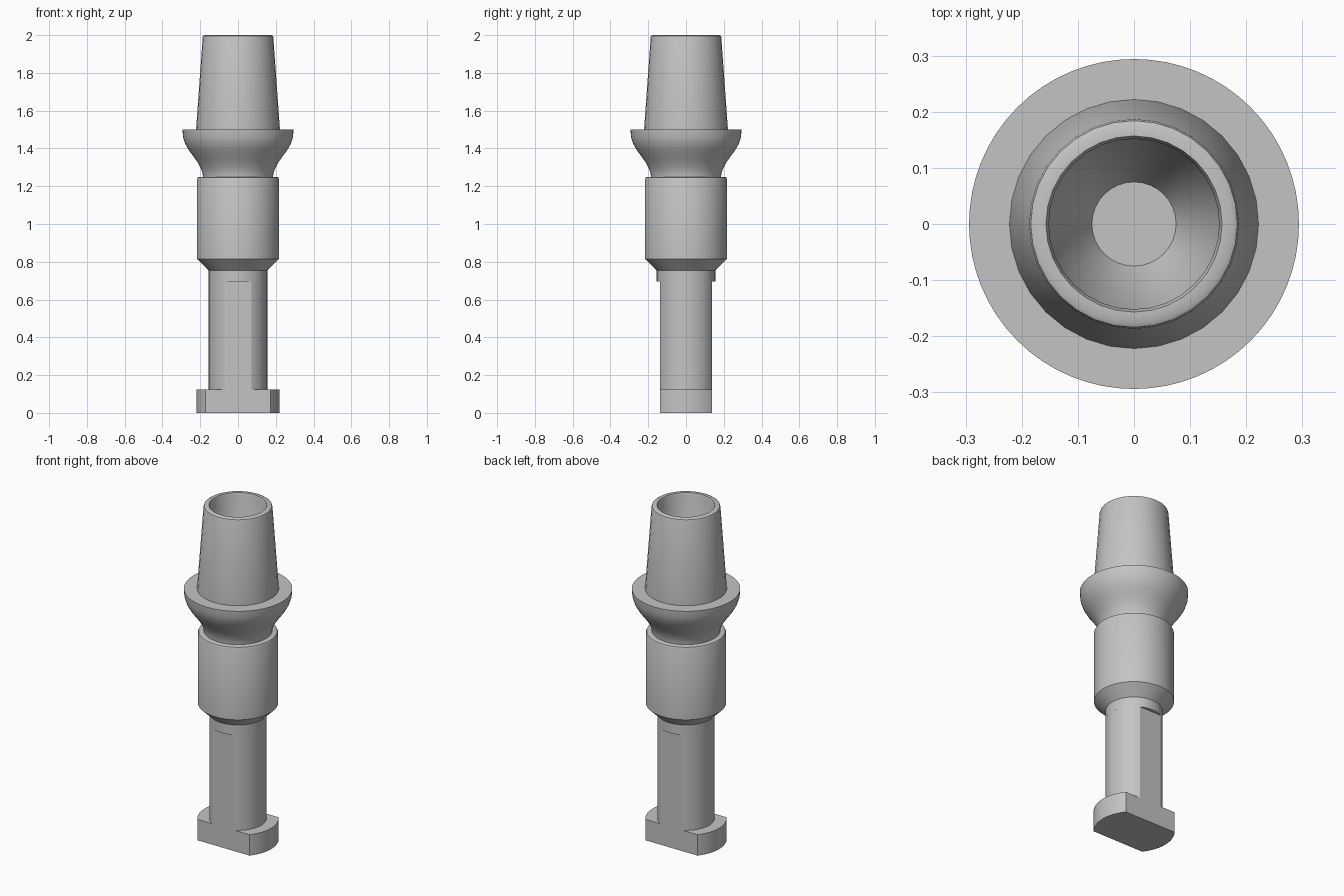
import bpy
import bmesh
from math import pi, sin, cos, asin, sqrt, radians

cube = bpy.data.objects.get("Cube")
if cube:
    bpy.data.objects.remove(cube, do_unlink=True)

steel = bpy.data.materials.new("grey steel")
steel.use_nodes = True
grey = (0.55, 0.55, 0.55, 1)
steel.diffuse_color = grey
steel.node_tree.nodes["Principled BSDF"].inputs["Base Color"].default_value = grey


def finish(name, bm):
    bmesh.ops.remove_doubles(bm, verts=bm.verts, dist=1e-5)
    bmesh.ops.recalc_face_normals(bm, faces=bm.faces)
    mesh = bpy.data.meshes.new(name)
    bm.to_mesh(mesh)
    bm.free()
    mesh.materials.append(steel)
    obj = bpy.data.objects.new(name, mesh)
    bpy.context.collection.objects.link(obj)
    bpy.ops.object.select_all(action='DESELECT')
    obj.select_set(True)
    bpy.context.view_layer.objects.active = obj
    bpy.ops.object.shade_smooth_by_angle(angle=radians(30))
    return obj


def lathe(name, profile, sides):
    """Revolve (radius, height) points about the z axis."""
    bm = bmesh.new()
    verts = [bm.verts.new((r, 0, z)) for r, z in profile]
    edges = [bm.edges.new(pair) for pair in zip(verts, verts[1:])]
    bmesh.ops.spin(bm, geom=verts + edges, cent=(0, 0, 0), axis=(0, 0, 1),
                   angle=2 * pi, steps=sides, use_merge=True)
    return finish(name, bm)


def flatted_cylinder(name, radius, half_width, z0, z1, arc_steps=16):
    """Round bar with parallel flats on its front and back."""
    bm = bmesh.new()
    a = asin(half_width / radius)
    arc = [-a + 2 * a * i / arc_steps for i in range(arc_steps + 1)]
    angles = arc + [t + pi for t in arc]
    base = bm.faces.new([bm.verts.new((radius * cos(t), radius * sin(t), z0))
                         for t in angles])
    top = bmesh.ops.extrude_face_region(bm, geom=[base])["geom"]
    bmesh.ops.translate(bm, vec=(0, 0, z1 - z0),
                        verts=[v for v in top if isinstance(v, bmesh.types.BMVert)])
    if not any(f.normal.z < 0 and f.calc_center_median().z == z0 for f in bm.faces):
        bm.normal_update()
    return finish(name, bm)


# Hollow tapered socket with a rounded rim
lathe("tapered_socket", [
    (0, 1.49), (0.222, 1.49), (0.222, 1.5),
    (0.187, 1.988), (0.184, 1.996), (0.177, 2.0),
    (0.157, 2.0), (0.152, 1.985), (0.15, 1.72),
    (0.075, 1.58), (0, 1.58)], 32)

# Flared collar with a flat top and S-shaped underside
lathe("flared_collar", [
    (0, 1.5), (0.294, 1.5), (0.291, 1.46), (0.28, 1.425),
    (0.26, 1.39), (0.234, 1.355), (0.21, 1.32), (0.195, 1.29),
    (0.187, 1.265), (0.185, 1.24), (0, 1.24)], 64)

# Cylindrical body, chamfered down to the round neck above the flats
lathe("body", [
    (0, 1.25), (0.205, 1.25), (0.213, 1.247), (0.217, 1.238),
    (0.217, 0.815), (0.155, 0.755), (0.155, 0.695), (0, 0.695)], 64)

# Flatted shaft and wider foot sharing the same flats
flatted_cylinder("shaft", 0.155, 0.137, 0.12, 0.70)
flatted_cylinder("foot", 0.22, 0.137, 0, 0.125)
